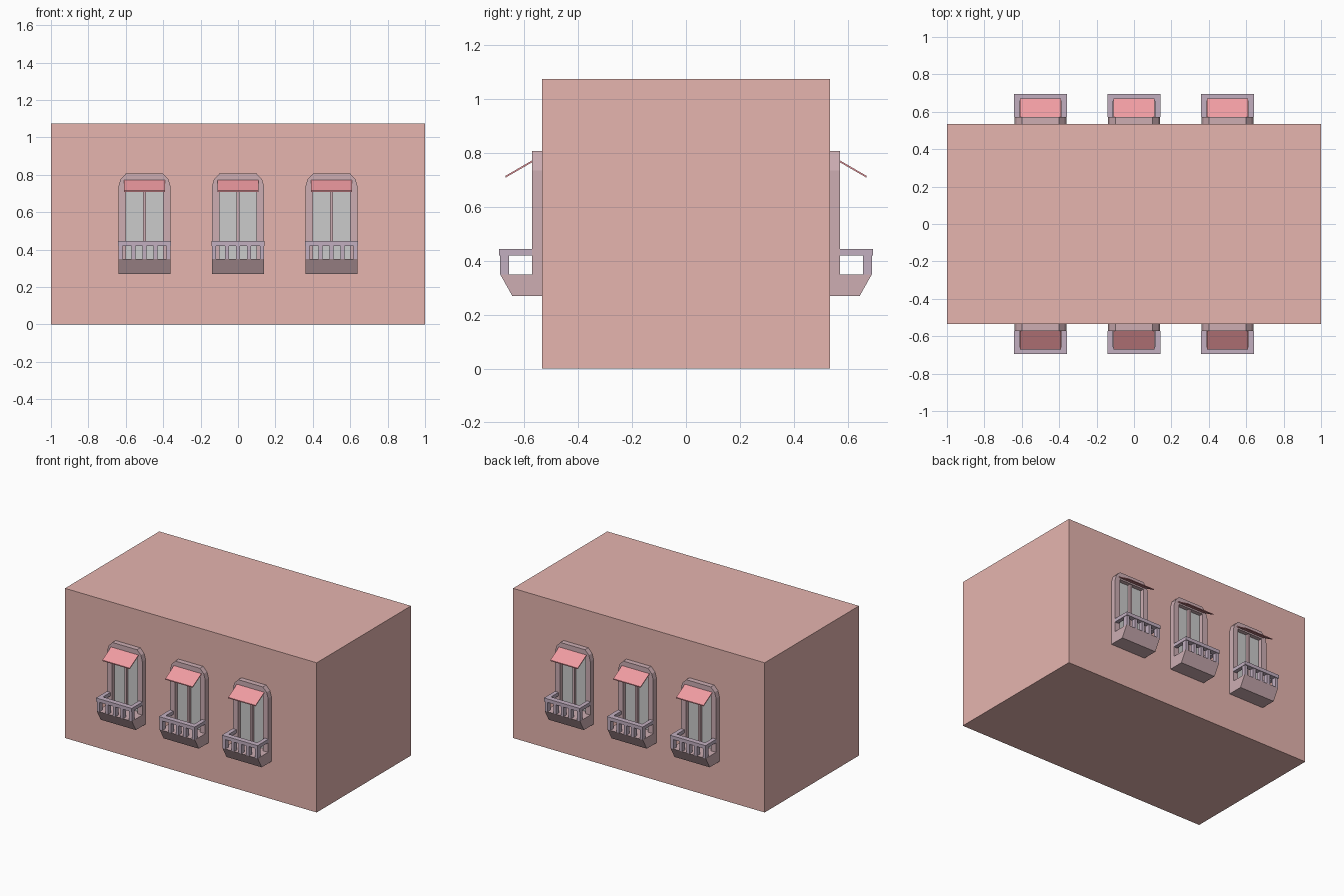
import bpy, bmesh
from mathutils import Vector

if "Cube" in bpy.data.objects:
    bpy.data.objects.remove(bpy.data.objects["Cube"])


def material(name, rgb):
    m = bpy.data.materials.new(name)
    m.diffuse_color = (*rgb, 1)
    m.use_nodes = True
    m.node_tree.nodes["Principled BSDF"].inputs["Base Color"].default_value = m.diffuse_color
    return m


WALL = material("wall_red", (0.79, 0.46, 0.43))
STONE = material("stone_mauve", (0.61, 0.42, 0.45))
RAIL = material("rail_purple", (0.54, 0.43, 0.53))
CLOTH = material("awning_red", (0.87, 0.33, 0.36))


def finish(name, bm, mat):
    bmesh.ops.recalc_face_normals(bm, faces=bm.faces)
    me = bpy.data.meshes.new(name)
    bm.to_mesh(me)
    bm.free()
    ob = bpy.data.objects.new(name, me)
    bpy.context.collection.objects.link(ob)
    if mat:
        me.materials.append(mat)
    return ob


def add_prism(bm, points, offset):
    face = bm.faces.new([bm.verts.new(p) for p in points])
    new = bmesh.ops.extrude_face_region(bm, geom=[face])["geom"]
    bmesh.ops.translate(bm, vec=Vector(offset),
                        verts=[v for v in new if isinstance(v, bmesh.types.BMVert)])


def add_box(bm, x0, x1, y0, y1, z0, z1):
    add_prism(bm, [(x0, y0, z0), (x1, y0, z0), (x1, y1, z0), (x0, y1, z0)], (0, 0, z1 - z0))


# Building block
W = 0.535
bm = bmesh.new()
add_box(bm, -1, 1, -W, W, 0, 1.075)
finish("building", bm, WALL)

# Arched window surround, drawn as an upside-down U
half = [(0.14, 0.27), (0.14, 0.735), (0.128, 0.777), (0.098, 0.808)]
inner = [(-0.10, 0.27), (-0.10, 0.755), (0.10, 0.755), (0.10, 0.27)]
arch = half + [(-x, z) for x, z in reversed(half)] + inner


def window(cx, s, tag):
    # Surround with centre mullion
    bm = bmesh.new()
    add_prism(bm, [(cx + x, s * W, z) for x, z in arch], (0, s * 0.037, 0))
    add_box(bm, cx - 0.008, cx + 0.008, s * W, s * 0.565, 0.35, 0.755)
    finish("window_frame_" + tag, bm, STONE)

    # Two glass panes
    bm = bmesh.new()
    for x in (-0.10, 0.008):
        add_box(bm, cx + x, cx + x + 0.092, s * W, s * 0.543, 0.35, 0.755)
    finish("window_glass_" + tag, bm, None)

    # Balcony base with sloped front
    bm = bmesh.new()
    prof = [(W, 0.27), (0.645, 0.27), (0.69, 0.35), (W, 0.35)]
    add_prism(bm, [(cx - 0.14, s * y, z) for y, z in prof], (0.28, 0, 0))
    finish("balcony_base_" + tag, bm, STONE)

    # Handrail as a U in plan, with balusters along the front
    bm = bmesh.new()
    plan = [(-0.142, 0.572), (-0.142, 0.695), (0.142, 0.695), (0.142, 0.572),
            (0.113, 0.572), (0.113, 0.657), (-0.113, 0.657), (-0.113, 0.572)]
    add_prism(bm, [(cx + x, s * y, 0.42) for x, y in plan], (0, 0, 0.025))
    for x in (-0.128, -0.059, 0, 0.059, 0.128):
        add_box(bm, cx + x - 0.011, cx + x + 0.011, s * 0.657, s * 0.69, 0.35, 0.42)
    finish("balcony_railing_" + tag, bm, RAIL)

    # Thin sloped awning
    bm = bmesh.new()
    prof = [(0.57, 0.774), (0.67, 0.716), (0.67, 0.709), (0.57, 0.767)]
    add_prism(bm, [(cx - 0.109, s * y, z) for y, z in prof], (0.218, 0, 0))
    finish("awning_" + tag, bm, CLOTH)


for side, s in (("front", -1), ("back", 1)):
    for i, cx in enumerate((-0.5, 0, 0.5)):
        window(cx, s, f"{side}_{i + 1}")
